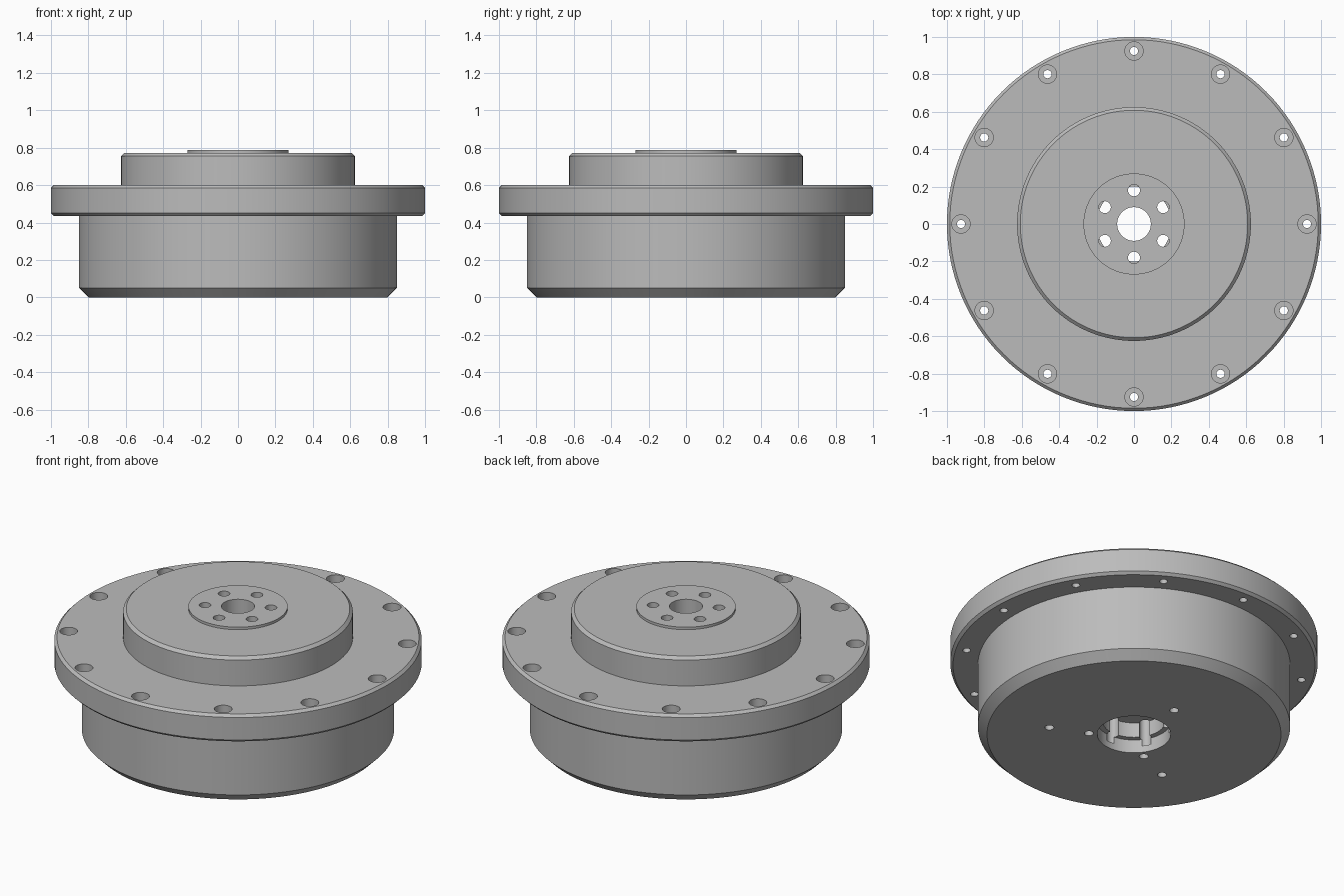
import bpy, bmesh, math
from mathutils import Matrix, Vector

cube = bpy.data.objects.get("Cube")
if cube:
    bpy.data.objects.remove(cube, do_unlink=True)

# Single machined-metal colour
metal = bpy.data.materials.new("machined_grey")
metal.use_nodes = True
grey = (0.5, 0.5, 0.5, 1)
metal.diffuse_color = grey
metal.node_tree.nodes["Principled BSDF"].inputs["Base Color"].default_value = grey


def make_object(name, bm):
    bmesh.ops.recalc_face_normals(bm, faces=bm.faces)
    mesh = bpy.data.meshes.new(name)
    bm.to_mesh(mesh)
    bm.free()
    obj = bpy.data.objects.new(name, mesh)
    bpy.context.collection.objects.link(obj)
    mesh.materials.append(metal)
    return obj


def lathe(name, profile, steps=128):
    """Spin a closed (radius, height) outline around z."""
    bm = bmesh.new()
    verts = [bm.verts.new((r, 0, z)) for r, z in profile]
    edges = [bm.edges.new((a, b)) for a, b in zip(verts, verts[1:] + verts[:1])]
    bmesh.ops.spin(bm, geom=verts + edges, cent=(0, 0, 0), axis=(0, 0, 1),
                   angle=math.tau, steps=steps)
    bmesh.ops.remove_doubles(bm, verts=bm.verts, dist=0.0001)
    return make_object(name, bm)


def ring(count, radius, start=0):
    """Evenly spaced points on a circle."""
    angles = [math.radians(start) + math.tau * i / count for i in range(count)]
    return [(radius * math.cos(a), radius * math.sin(a)) for a in angles]


def drill(target, name, points, radius, low, high):
    """Cut vertical round holes between two heights."""
    bm = bmesh.new()
    for x, y in points:
        bmesh.ops.create_cone(bm, cap_ends=True, segments=24, radius1=radius,
                              radius2=radius, depth=high - low,
                              matrix=Matrix.Translation(Vector((x, y, (low + high) / 2))))
    cutter = make_object(name, bm)
    cutter.hide_render = True
    mod = target.modifiers.new(name, "BOOLEAN")
    mod.operation = "DIFFERENCE"
    mod.solver = "EXACT"
    mod.object = cutter
    bpy.context.view_layer.objects.active = target
    bpy.ops.object.modifier_apply(modifier=name)
    bpy.data.objects.remove(cutter, do_unlink=True)


# Housing: lower drum, bolt flange, upper cover, raised output face, stepped bore
housing = lathe("housing", [
    (0.2, 0), (0.8, 0), (0.85, 0.05), (0.85, 0.435),
    (0.985, 0.435), (1, 0.45), (1, 0.585), (0.985, 0.6),
    (0.625, 0.6), (0.625, 0.755), (0.608, 0.772),
    (0.27, 0.772), (0.27, 0.787),
    (0.09, 0.787), (0.09, 0.17), (0.17, 0.17), (0.17, 0.08), (0.2, 0.08),
])

# Flange bolt circle with counterbores
bolts = ring(12, 0.925)
drill(housing, "flange_holes", bolts, 0.022, 0.4, 0.65)
drill(housing, "flange_counterbores", bolts, 0.049, 0.53, 0.65)

# Output face bolt circle, opening into the lower bore
drill(housing, "output_holes", ring(6, 0.18, 30), 0.032, 0.04, 0.85)

# Mounting and dowel holes in the underside
base_points = [(0, 0.34)]
for side in (-1, 1):
    base_points += [(side * 0.4, -0.24), (side * 0.195, -0.15)]
drill(housing, "base_holes", base_points, 0.025, -0.1, 0.12)

# Smooth walls, crisp edges
bpy.ops.object.select_all(action="DESELECT")
housing.select_set(True)
bpy.context.view_layer.objects.active = housing
bpy.ops.object.shade_smooth_by_angle(angle=math.radians(30))
